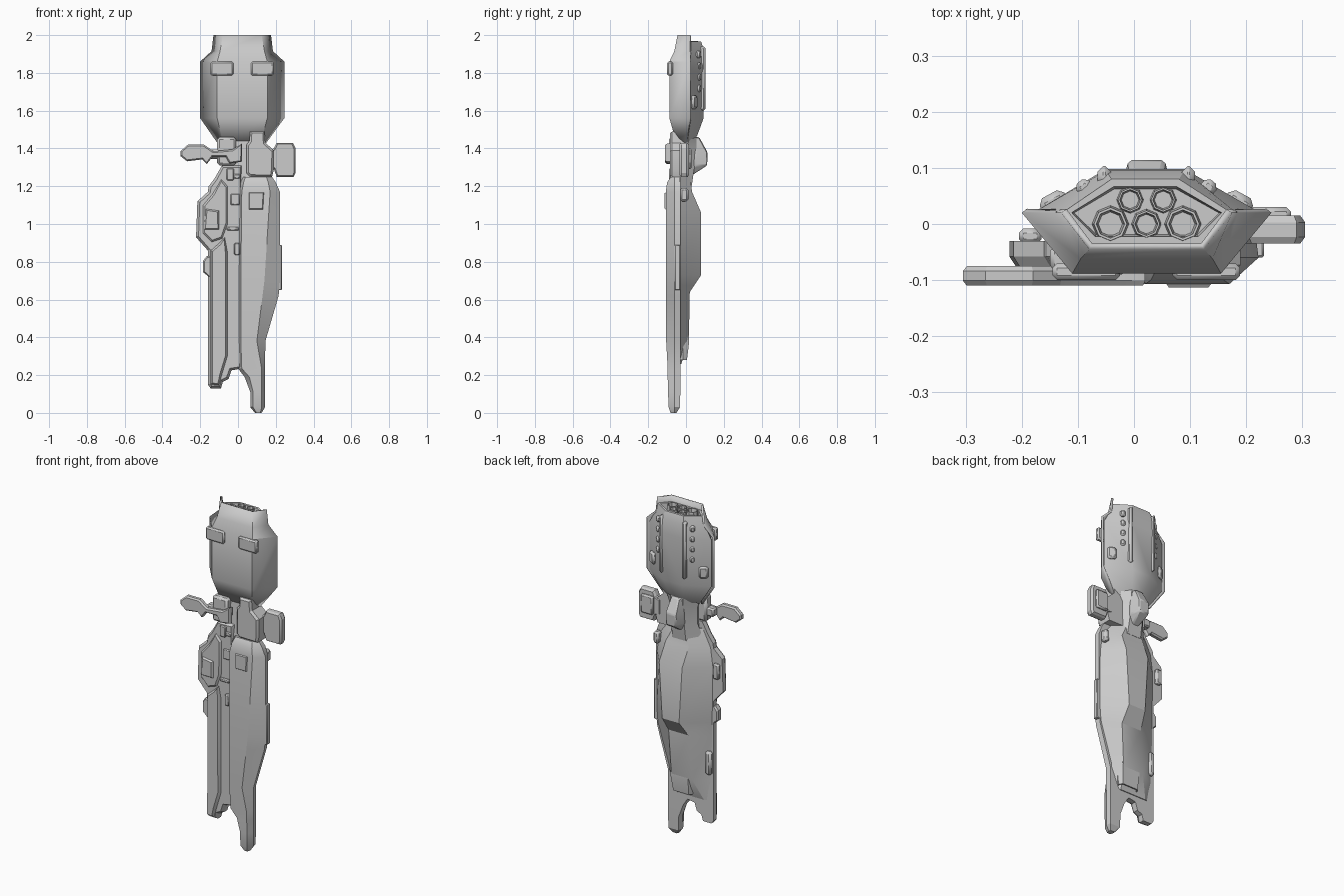
import bpy, bmesh
from mathutils import Vector, Matrix


def finish(name, bm, bevel=0, seg=1):
    bmesh.ops.recalc_face_normals(bm, faces=bm.faces)
    me = bpy.data.meshes.new(name)
    bm.to_mesh(me)
    bm.free()
    ob = bpy.data.objects.new(name, me)
    bpy.context.collection.objects.link(ob)
    if bevel:
        m = ob.modifiers.new("bevel", 'BEVEL')
        m.width, m.segments, m.limit_method = bevel, seg, 'ANGLE'
    return ob


def skin(bm, rings, closed=True):
    vs = [[bm.verts.new(p) for p in r] for r in rings]
    n = len(vs[0])
    for a, b in zip(vs, vs[1:]):
        for i in range(n if closed else n - 1):
            j = (i + 1) % n
            bm.faces.new((a[i], a[j], b[j], b[i]))
    return vs


def loft(name, secs, recess=None, bevel=0):
    """Six-sided hull; section = z, xl, xr, fl, fr, yf, ym, bl, br, yb."""
    bm = bmesh.new()
    rings = [[(xl, ym, z), (bl, yb, z), (br, yb, z), (xr, ym, z), (fr, yf, z), (fl, yf, z)]
             for z, xl, xr, fl, fr, yf, ym, bl, br, yb in secs]
    vs = skin(bm, rings)
    bm.faces.new(vs[0])
    end = bm.faces.new(vs[-1])
    if recess:
        bmesh.ops.recalc_face_normals(bm, faces=bm.faces)
        bmesh.ops.inset_region(bm, faces=[end], thickness=recess[0])
        bmesh.ops.inset_region(bm, faces=[end], thickness=recess[0] * .3, depth=-recess[1])
    return finish(name, bm, bevel)


def plate(name, pts, y_front, y_back, inset=.012, rise=.012, both=False):
    """Extruded x-z outline with a chamfered front (and optionally back) face."""
    bm = bmesh.new()
    f0, f1 = y_front + rise, y_back - (rise if both else 0)
    vs = skin(bm, [[(x, y, z) for x, z in pts] for y in (f0, f1)])
    front, back = bm.faces.new(vs[0]), bm.faces.new(vs[1])
    bmesh.ops.recalc_face_normals(bm, faces=bm.faces)
    for f in ([front, back] if both else [front]):
        bmesh.ops.inset_region(bm, faces=[f], thickness=inset, depth=rise)
    return finish(name, bm)


def box(name, x0, x1, y0, y1, z0, z1, bevel=.008, tilt=0):
    bm = bmesh.new()
    bmesh.ops.create_cube(bm, size=1)
    bmesh.ops.scale(bm, vec=(x1 - x0, y1 - y0, z1 - z0), verts=bm.verts)
    bmesh.ops.rotate(bm, matrix=Matrix.Rotation(tilt, 3, 'Z'), verts=bm.verts)
    bmesh.ops.translate(bm, vec=((x0 + x1) / 2, (y0 + y1) / 2, (z0 + z1) / 2), verts=bm.verts)
    return finish(name, bm, bevel)


def nozzle(name, x, y, r):
    bm = bmesh.new()
    bmesh.ops.create_cone(bm, segments=8, cap_ends=True, radius1=r, radius2=r * .8, depth=.09,
                          matrix=Matrix.Translation((x, y, 1.925)))
    top = max(bm.faces, key=lambda f: f.calc_center_median().z)
    bmesh.ops.inset_region(bm, faces=[top], thickness=r * .12)
    bmesh.ops.inset_region(bm, faces=[top], thickness=r * .1, depth=-.03)
    return finish(name, bm)


# engine: front armour shell, thick sheet open at the back
bm = bmesh.new()
shell = [(1.43, -.11, .15, -.08, .12, -.05, 0), (1.56, -.2, .245, -.11, .155, -.088, .02),
         (1.86, -.2, .245, -.11, .155, -.088, .02), (1.915, -.14, .185, -.095, .14, -.062, .02),
         (2.0, -.13, .175, -.08, .125, -.045, .02)]
skin(bm, [[(xl, ye, z), (fl, yf, z), (fr, yf, z), (xr, ye, z)]
          for z, xl, xr, fl, fr, yf, ye in shell], closed=False)
sh = finish("engine_front_shell", bm)
m = sh.modifiers.new("thickness", 'SOLIDIFY')
m.thickness, m.offset = .012, -1
if sh.data.polygons[4].normal.y > 0:
    m.offset = 1

# engine: rear body with recessed nozzle bay
loft("engine_body", [
    (1.43, -.09, .13, -.07, .11, -.04, 0, -.01, .06, .035),
    (1.47, -.12, .165, -.08, .12, -.055, .01, -.02, .065, .06),
    (1.56, -.18, .225, -.10, .145, -.078, .02, -.04, .085, .093),
    (1.84, -.18, .225, -.10, .145, -.078, .02, -.05, .09, .098),
    (1.92, -.135, .18, -.085, .13, -.045, .022, -.05, .09, .095),
    (1.965, -.125, .17, -.075, .12, -.035, .022, -.04, .08, .08)], recess=(.014, .035))
for i, (x, y, r) in enumerate([(-.042, 0, .037), (.022, 0, .03), (.087, 0, .037),
                               (-.007, .043, .027), (.052, .043, .027)]):
    nozzle(f"nozzle_{i}", x, y, r)

# engine: front vents, flank pods, back ribs mirrored about the engine centre
for s in (-1, 1):
    c = .022
    side = "right" if s > 0 else "left"
    v = c + s * .107
    box(f"vent_{side}", v - .06, v + .06, -.1, -.07, 1.785, 1.86)
    p = c + s * .165
    box(f"flank_pod_{side}", p - .025, p + .025, .022, .055, 1.61, 1.68, .01, -s * .5)
    q = c + s * .075
    box(f"back_rib_{side}", q - .012, q + .012, .06, .103, 1.6, 1.94, .01)
    for k in range(4):
        q = c + s * .11
        box(f"rib_node_{side}_{k}", q - .014, q + .014, .05, .079, 1.7 + k * .06, 1.735 + k * .06, .008, -s * .7)

# neck joining engine and hull
loft("neck_core", [(1.2, -.1, .14, -.06, .1, -.07, -.03, -.02, .07, .03),
                   (1.3, -.07, .1, -.05, .08, -.06, -.01, -.02, .065, .045),
                   (1.4, -.07, .1, -.05, .08, -.055, -.01, -.02, .065, .055),
                   (1.48, -.1, .14, -.07, .11, -.05, 0, -.02, .06, .055)])
loft("neck_back_knob", [(1.26, 0, .045, .01, .04, .01, .02, .005, .04, .035),
                        (1.31, -.025, .07, -.015, .06, .02, .05, -.01, .055, .112),
                        (1.38, -.025, .07, -.015, .06, .02, .05, -.01, .055, .114),
                        (1.46, -.02, .06, -.01, .05, .02, .04, 0, .045, .07)], bevel=.006)
plate("neck_right_armour", [(.045, 1.27), (.065, 1.25), (.18, 1.25), (.19, 1.29), (.19, 1.39),
                            (.145, 1.43), (.14, 1.49), (.065, 1.49), (.06, 1.44), (.045, 1.42)],
      -.085, .01)
plate("right_pod", [(.16, 1.3), (.19, 1.29), (.205, 1.25), (.295, 1.25), (.305, 1.27), (.305, 1.4),
                    (.29, 1.43), (.205, 1.43), (.19, 1.4), (.16, 1.39)], -.035, .015, .009, .012, True)
box("right_pod_back", .2, .28, .005, .03, 1.29, 1.4)
plate("left_arm", [(-.305, 1.36), (-.27, 1.332), (-.19, 1.342), (-.165, 1.318), (-.135, 1.355),
                   (-.065, 1.355), (-.045, 1.32), (.02, 1.33), (.02, 1.425), (-.03, 1.395),
                   (-.13, 1.385), (-.18, 1.42), (-.265, 1.42), (-.305, 1.385)],
      -.11, -.075, .008, .009, True)
box("arm_mount", -.11, -.01, -.09, -.03, 1.31, 1.46, .012)
box("arm_bracket", -.15, -.06, -.085, -.04, 1.345, 1.395)

# hull: rear keel
loft("hull_back", [
    (1.27, -.09, .12, -.06, .1, -.06, -.03, -.01, .06, .02),
    (1.17, -.14, .195, -.12, .17, -.06, -.03, -.04, .11, .032),
    (1.06, -.155, .21, -.14, .18, -.06, -.03, -.03, .12, .08),
    (.73, -.15, .212, -.14, .18, -.06, -.03, -.01, .1, .08),
    (.64, -.15, .205, -.14, .18, -.06, -.03, -.03, .1, .02),
    (.38, -.15, .135, -.14, .12, -.06, -.035, -.05, .085, .015),
    (.26, -.145, .09, -.13, .08, -.06, -.04, -.1, .07, -.025)])
loft("rear_intake", [(.42, -.03, .1, -.02, .09, -.04, -.02, -.02, .09, .012),
                     (.37, -.04, .105, -.03, .095, -.04, -.015, -.025, .09, .016),
                     (.28, -.035, .095, -.025, .085, -.04, -.015, -.02, .08, .005)], recess=(.008, .04))

# hull: right front armour with wide outer chamfer and long prong
loft("right_hull", [
    (0, .09, .125, .098, .118, -.082, -.06, .095, .12, -.05),
    (.03, .065, .143, .08, .125, -.092, -.06, .07, .138, -.032),
    (.11, .065, .143, .08, .125, -.095, -.06, .07, .138, -.03),
    (.19, .035, .143, .06, .125, -.097, -.06, .04, .138, -.03),
    (.235, .0, .143, .02, .125, -.097, -.06, .01, .138, -.03),
    (.38, .0, .145, .015, .1, -.105, -.06, .005, .14, -.03),
    (.62, .0, .215, .015, .13, -.107, -.06, .005, .21, -.03),
    (.7, .0, .222, .015, .14, -.107, -.06, .005, .218, -.03),
    (1.17, .005, .222, .02, .17, -.107, -.06, .01, .218, -.03),
    (1.22, .01, .2, .03, .16, -.1, -.06, .012, .2, -.03),
    (1.25, .025, .18, .04, .15, -.08, -.06, .02, .18, -.035)])
plate("right_hull_hatch", [(.055, 1.075), (.135, 1.075), (.14, 1.17), (.055, 1.17)], -.113, -.09, .01, .01)
box("right_strip", .2, .232, -.06, -.03, .65, .89, .004)
box("right_back_pod", .175, .21, -.03, .012, 1.12, 1.19, .01)

# hull: left front armour with stepped flank and short prong
plate("left_hull", [(.02, 1.31), (-.085, 1.31), (-.125, 1.24), (-.155, 1.2), (-.16, 1.17), (-.215, 1.12),
                    (-.222, .93), (-.16, .86), (-.16, .15), (-.145, .13), (-.09, .13), (-.08, .165),
                    (-.05, .18), (-.035, .225), (.02, .235)], -.078, -.03, .014, .02)
plate("left_rail", [(-.07, .93), (-.1, .9), (-.145, .86), (-.145, .15), (-.1, .145), (-.085, .2),
                    (-.055, .3), (-.055, .85)], -.094, -.06, .012, .018)
plate("left_shoulder", [(-.05, 1.2), (-.09, 1.24), (-.14, 1.16), (-.19, 1.1), (-.19, .95), (-.14, .9),
                        (-.08, .92), (-.05, 1.0)], -.088, -.06, .015, .015)
plate("left_hull_hatch", [(-.18, .97), (-.1, .97), (-.1, 1.07), (-.17, 1.08)], -.098, -.07, .01, .01)
plate("left_knuckle", [(-.14, .71), (-.185, .745), (-.185, .805), (-.165, .83), (-.13, .83)],
      -.075, -.03, .008, .01, True)

# small greebles: front clamps and back-left pods
for i, b in enumerate([(-.06, -.022, -.09, -.06, 1.23, 1.295), (-.022, .012, -.086, -.06, 1.24, 1.265),
                       (-.06, .005, -.09, -.06, .965, .985), (-.02, .01, -.1, -.06, .835, .9),
                       (-.04, .01, -.085, -.06, 1.1, 1.16)]):
    box(f"front_clamp_{i}", *b, .005)
box("left_back_pod_upper", -.205, -.165, -.035, -.008, 1.0, 1.09)
box("left_back_pod_lower", -.155, -.115, -.04, -.005, .42, .56, .012)

# smooth shading that keeps hard edges
bpy.ops.object.select_all(action='SELECT')
bpy.context.view_layer.objects.active = sh
bpy.ops.object.shade_smooth_by_angle(angle=.45)
